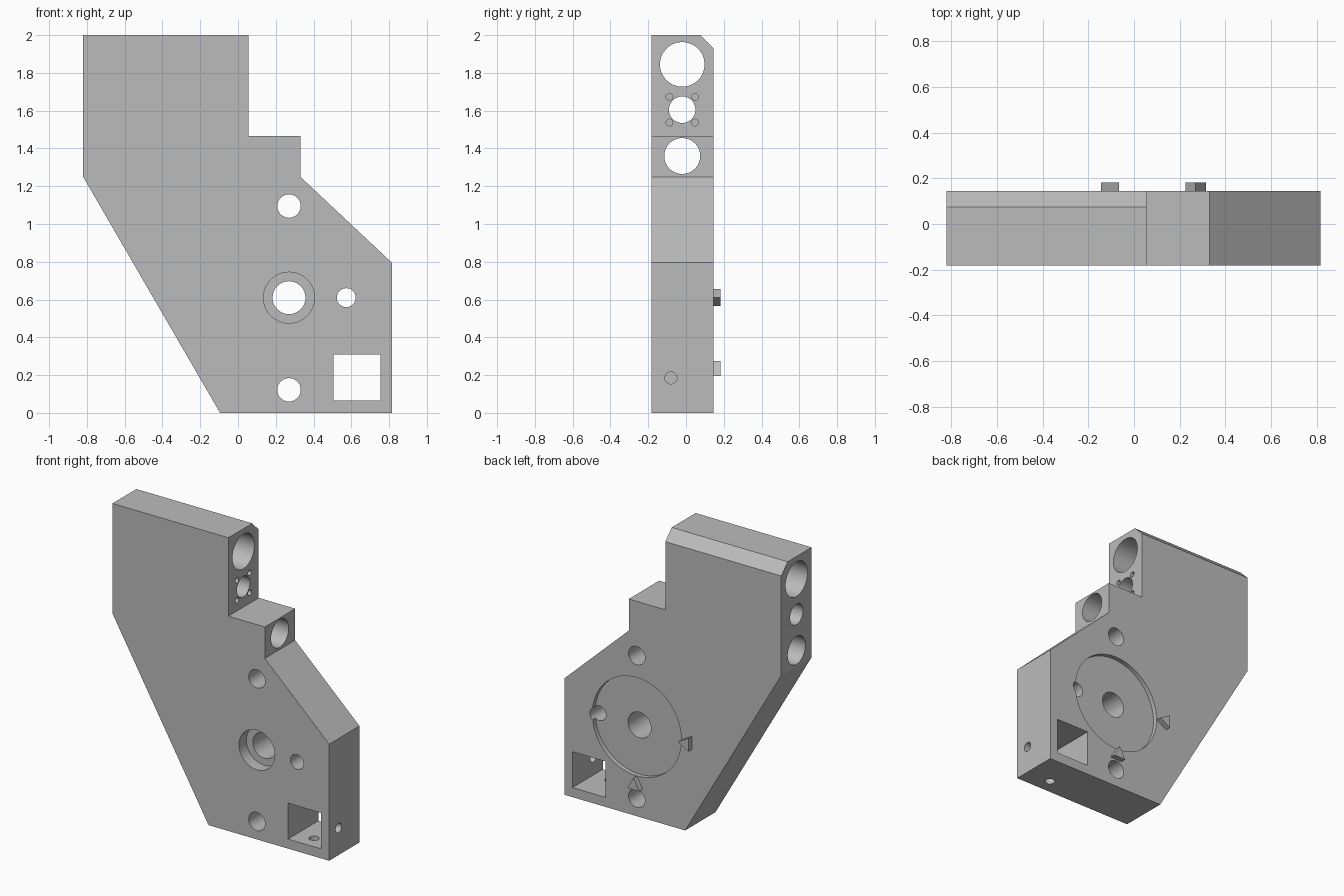
import bpy, bmesh, math
from mathutils import Matrix, Vector

cube = bpy.data.objects.get("Cube")
if cube:
    bpy.data.objects.remove(cube, do_unlink=True)

FRONT, BACK = -0.182, 0.145

grey = bpy.data.materials.new("plain grey")
grey.use_nodes = True
grey.diffuse_color = (0.5, 0.5, 0.5, 1)
grey.node_tree.nodes["Principled BSDF"].inputs["Base Color"].default_value = (0.5, 0.5, 0.5, 1)


def link(name, bm):
    bmesh.ops.recalc_face_normals(bm, faces=bm.faces)
    mesh = bpy.data.meshes.new(name)
    bm.to_mesh(mesh)
    bm.free()
    mesh.materials.append(grey)
    obj = bpy.data.objects.new(name, mesh)
    bpy.context.collection.objects.link(obj)
    return obj


def prism(name, points, start, depth):
    """Extrude 3D outline points, given as a function of the first offset."""
    bm = bmesh.new()
    face = bm.faces.new([bm.verts.new(Vector(p) + Vector(start)) for p in points])
    side = bmesh.ops.extrude_face_region(bm, geom=[face])
    bmesh.ops.translate(bm, vec=depth, verts=[v for v in side["geom"] if isinstance(v, bmesh.types.BMVert)])
    return link(name, bm)


def plate(name, outline, y0, y1):
    return prism(name, [(x, 0, z) for x, z in outline], (0, y0, 0), (0, y1 - y0, 0))


def cut(cutter):
    cutter.hide_render = True
    mod = body.modifiers.new("cut", 'BOOLEAN')
    mod.operation, mod.solver, mod.object = 'DIFFERENCE', 'EXACT', cutter
    bpy.context.view_layer.objects.active = body
    bpy.ops.object.modifier_apply(modifier=mod.name)
    bpy.data.objects.remove(cutter, do_unlink=True)


def drill(start, end, radius, segments=64):
    a, b = Vector(start), Vector(end)
    turn = (b - a).to_track_quat('Z', 'Y').to_matrix().to_4x4()
    bm = bmesh.new()
    bmesh.ops.create_cone(bm, cap_ends=True, segments=segments, radius1=radius, radius2=radius,
                          depth=(b - a).length, matrix=Matrix.Translation((a + b) / 2) @ turn)
    cut(link("drill", bm))


# Main plate
body = plate("bracket_body", [(-0.82, 2), (0.055, 2), (0.055, 1.465), (0.33, 1.465), (0.33, 1.25),
                              (0.815, 0.795), (0.815, 0), (-0.095, 0), (-0.82, 1.25)], FRONT, BACK)

# Bevelled rear top edge
cut(prism("bevel", [(0, 0.065, 2.01), (0, 0.165, 2.01), (0, 0.165, 1.91)], (-1, 0, 0), (2, 0, 0)))

# Square window with its two set-screw holes
cut(plate("window", [(0.505, 0.065), (0.755, 0.065), (0.755, 0.31), (0.505, 0.31)], -0.5, 0.5))
drill((0.63, -0.08, 0.185), (1, -0.08, 0.185), 0.032, 32)
drill((0.63, -0.08, 0.185), (0.63, -0.08, -0.2), 0.032, 32)

# Dial recess at the back, counterbore at the front
drill((0.27, BACK - 0.03, 0.61), (0.27, 0.5, 0.61), 0.335, 128)
drill((0.27, -0.5, 0.61), (0.27, FRONT + 0.08, 0.61), 0.135)

# Holes from front to back
for x, z, r in [(0.27, 0.61, 0.087), (0.27, 1.095, 0.062), (0.27, 0.122, 0.062), (0.573, 0.61, 0.05)]:
    drill((x, -0.5, z), (x, 0.5, z), r)

# Long bores from side to side
for z, r in [(1.845, 0.118), (1.605, 0.07), (1.36, 0.095)]:
    drill((-1, -0.02, z), (1, -0.02, z), r)

# Four small screw holes around the middle bore
for dy in (-0.068, 0.068):
    for dz in (-0.068, 0.068):
        drill((-0.06, dy - 0.02, 1.605 + dz), (0.2, dy - 0.02, 1.605 + dz), 0.018, 24)

bpy.ops.object.select_all(action='DESELECT')
body.select_set(True)
bpy.context.view_layer.objects.active = body
bpy.ops.object.shade_smooth_by_angle(angle=math.radians(30))

# Raised triangular pointers beside the dial
plate("side_pointer", [(-0.065, 0.61), (-0.145, 0.655), (-0.145, 0.565)], BACK - 0.005, 0.182)
plate("lower_pointer", [(0.27, 0.275), (0.225, 0.195), (0.315, 0.195)], BACK - 0.005, 0.182)
